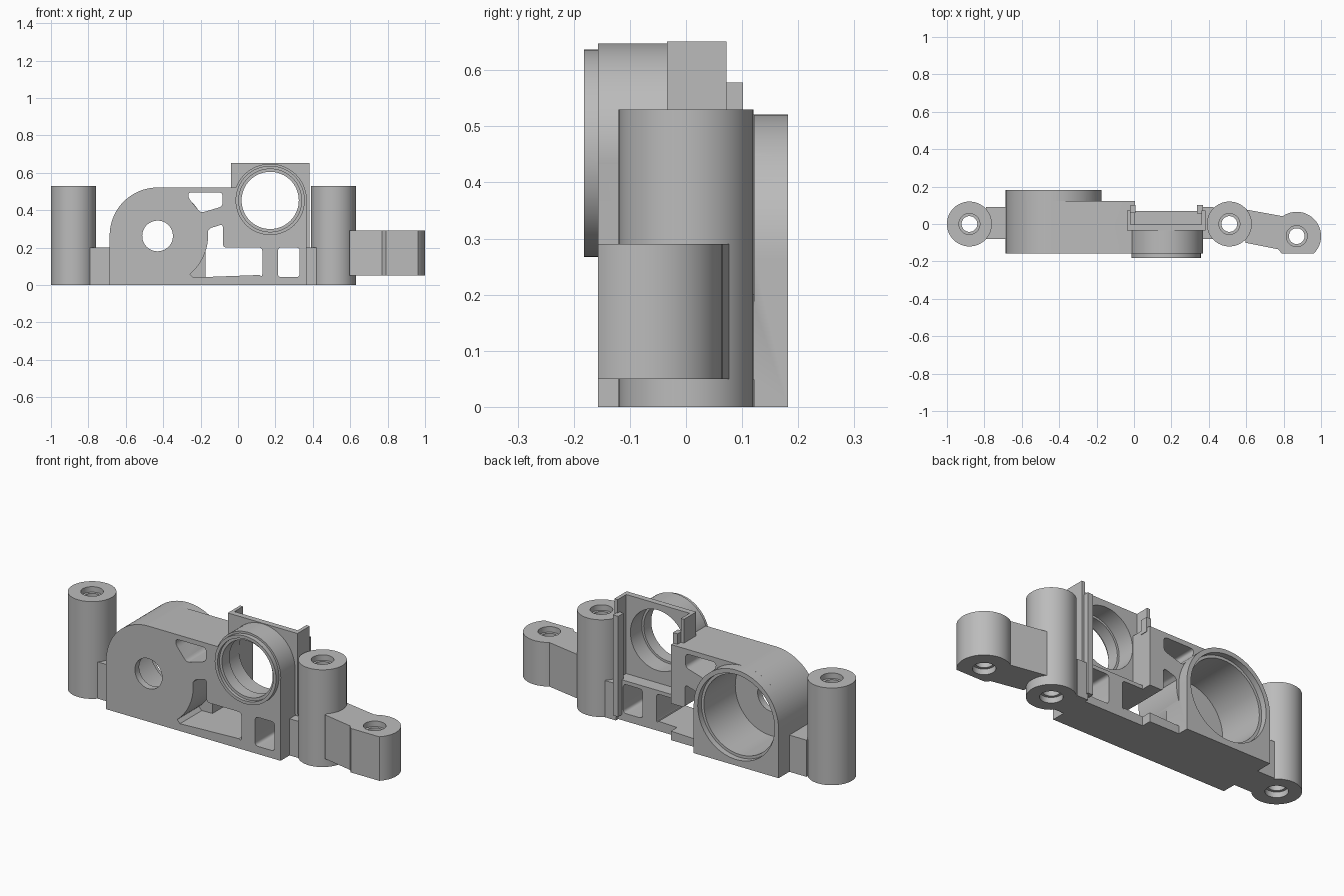
import bpy, bmesh, math
from mathutils import Vector

old = bpy.data.objects.get("Cube")
if old:
    bpy.data.objects.remove(old, do_unlink=True)

grey = bpy.data.materials.new("matte grey")
grey.use_nodes = True
GREY = (0.5, 0.5, 0.5, 1)
grey.diffuse_color = GREY
grey.node_tree.nodes["Principled BSDF"].inputs["Base Color"].default_value = GREY


def arc(cx, cy, r, a0=0, a1=360, n=64):
    """Points on an arc; a full circle leaves out the repeated end point."""
    count = n if a1 - a0 == 360 else n + 1
    angles = [math.radians(a0 + (a1 - a0) * i / n) for i in range(count)]
    return [(cx + r * math.cos(a), cy + r * math.sin(a)) for a in angles]


def rect(x0, x1, y0, y1):
    return [(x0, y0), (x1, y0), (x1, y1), (x0, y1)]


def fillet(pts, r=0.02, steps=5):
    """Round every corner of an outline."""
    out = []
    for i, p in enumerate(pts):
        p, a, b = Vector(p), Vector(pts[i - 1]), Vector(pts[(i + 1) % len(pts)])
        s = p + (a - p).normalized() * min(r, (a - p).length * 0.45)
        e = p + (b - p).normalized() * min(r, (b - p).length * 0.45)
        for k in range(steps + 1):
            t = k / steps
            out.append(tuple(s * (1 - t) ** 2 + p * 2 * t * (1 - t) + e * t * t))
    return out


def prism(name, pts, lo, hi, axis="y"):
    """Extrude an outline along y (points are x, z) or z (points are x, y)."""
    bm = bmesh.new()
    ends = []
    for d in (lo, hi):
        ends.append([bm.verts.new((u, d, v) if axis == "y" else (u, v, d)) for u, v in pts])
    bm.faces.new(ends[0])
    bm.faces.new(ends[1])
    for i in range(len(pts)):
        bm.faces.new((ends[0][i - 1], ends[0][i], ends[1][i], ends[1][i - 1]))
    bmesh.ops.recalc_face_normals(bm, faces=bm.faces)
    mesh = bpy.data.meshes.new(name)
    bm.to_mesh(mesh)
    bm.free()
    ob = bpy.data.objects.new(name, mesh)
    bpy.context.collection.objects.link(ob)
    mesh.materials.append(grey)
    return ob


def activate(ob):
    bpy.ops.object.select_all(action="DESELECT")
    ob.select_set(True)
    bpy.context.view_layer.objects.active = ob


def combine(ob, others, operation):
    for other in others:
        activate(ob)
        mod = ob.modifiers.new("combine", "BOOLEAN")
        mod.operation = operation
        mod.solver = "EXACT"
        mod.object = other
        bpy.ops.object.modifier_apply(modifier=mod.name)
        bpy.data.objects.remove(other, do_unlink=True)


def finish(ob):
    activate(ob)
    bpy.ops.object.shade_smooth_by_angle(angle=math.radians(30))


def drill(ob, x, y, z0, z1):
    """Vertical through hole with a counterbore at both ends."""
    combine(ob, [prism("bore", arc(x, y, 0.042), z0 - 0.1, z1 + 0.1, "z"),
                 prism("top_bore", arc(x, y, 0.056), z1 - 0.03, z1 + 0.1, "z"),
                 prism("bottom_bore", arc(x, y, 0.056), z0 - 0.1, z0 + 0.03, "z")], "DIFFERENCE")


# Mounting posts
for name, x in (("right_post", -0.88), ("left_post", 0.51)):
    post = prism(name, arc(x, 0, 0.12), 0, 0.53, "z")
    drill(post, x, 0, 0, 0.53)
    finish(post)

# Webs joining the posts to the body
prism("right_post_web", rect(-0.79, -0.68, -0.08, 0.09), 0, 0.2, "z")
prism("left_post_web", rect(0.36, 0.425, -0.08, 0.09), 0, 0.2, "z")

# Side arm with its lug
lug = arc(0.87, -0.065, 0.13, -45, 125, 40)
lug += [(0.595, 0.078), (0.595, -0.1), (0.77, -0.135), (0.79, -0.157)]
arm = prism("side_arm", lug, 0.05, 0.29, "z")
drill(arm, 0.87, -0.065, 0.05, 0.29)
finish(arm)

# Body with rounded shoulder, and the slab under the ring
HX, HZ = -0.43, 0.265
RX, RZ = 0.172, 0.452
shoulder = arc(HX, HZ, 0.256, 90, 180, 32)
body = prism("body", [(-0.686, 0), (0.005, 0), (0.005, 0.521)] + shoulder, -0.157, 0.122)
combine(body, [
    prism("ring_slab", rect(-0.05, 0.367, 0, RZ), -0.157, -0.004),
    prism("lower_beam", rect(-0.03, 0.365, 0, 0.22), -0.15, 0.07),
    prism("ring_body", arc(RX, RZ, 0.196), -0.157, -0.006),
    prism("ring_lip", arc(RX, RZ, 0.185), -0.182, -0.1),
    prism("frame", rect(-0.038, 0.382, 0.21, 0.651), -0.034, -0.002),
], "UNION")

# Windows through the body
big_window = arc(HX, HZ, 0.27, -50, 5, 20)
big_window += fillet([(-0.16, 0.3), (-0.08, 0.325), (-0.08, 0.2), (0.13, 0.2), (0.13, 0.04)], 0.02)[3:]
big_window += [(-0.24, 0.04)]
combine(body, [
    prism("big_cut", big_window, -0.3, 0.3),
    prism("small_cut", fillet(rect(0.213, 0.33, 0.042, 0.2)), -0.3, 0.3),
    prism("upper_cut", fillet([(-0.265, 0.495), (-0.265, 0.465), (-0.2, 0.385),
                               (-0.083, 0.42), (-0.083, 0.495)]), -0.3, 0.3),
], "DIFFERENCE")

# Rear drum housing with square lower corners
drum = [(HX - 0.256, 0), (HX + 0.256, 0)] + arc(HX, HZ, 0.256, 0, 180, 48)
combine(body, [prism("drum", drum, 0.03, 0.182)], "UNION")

# Bores of the drum and ring
combine(body, [
    prism("drum_mouth", arc(HX, HZ, 0.232), 0.15, 0.3),
    prism("drum_bore", arc(HX, HZ, 0.217), -0.12, 0.2),
    prism("shaft_hole", arc(HX, HZ - 0.003, 0.082), -0.3, 0),
    prism("ring_mouth", arc(RX, RZ, 0.168), -0.3, -0.165),
    prism("ring_bore", arc(RX, RZ, 0.153), -0.3, 0.02),
    prism("ring_relief", arc(RX, RZ, 0.165), -0.1, 0.02),
], "DIFFERENCE")
finish(body)

# Thin fins behind the frame and the guide ribs behind them
prism("right_fin", rect(-0.038, -0.02, 0.5, 0.651), -0.03, 0.072)
prism("left_fin", rect(0.362, 0.382, 0, 0.651), -0.03, 0.072)
prism("right_rib", rect(-0.02, 0.008, 0.5, 0.578), 0.06, 0.102)
prism("left_rib", rect(0.338, 0.37, 0.03, 0.578), 0.055, 0.102)
